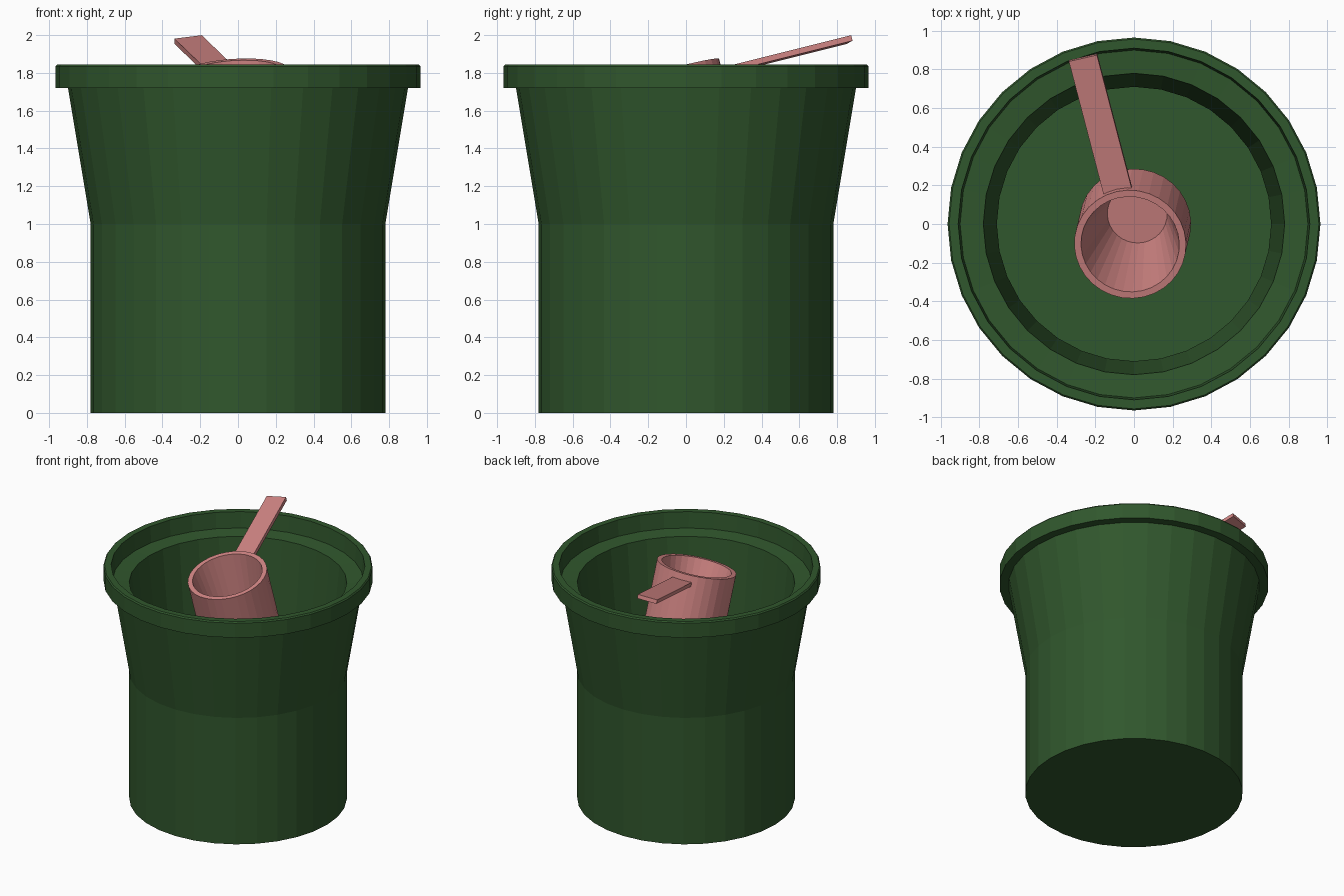
import bpy, bmesh, math
from mathutils import Vector, Matrix

if "Cube" in bpy.data.objects:
    bpy.data.objects.remove(bpy.data.objects["Cube"])


def material(name, rgb):
    m = bpy.data.materials.new(name)
    m.diffuse_color = (*rgb, 1)
    m.use_nodes = True
    m.node_tree.nodes["Principled BSDF"].inputs["Base Color"].default_value = m.diffuse_color
    return m


def finish(name, bm, mat, matrix=Matrix()):
    bmesh.ops.recalc_face_normals(bm, faces=bm.faces)
    me = bpy.data.meshes.new(name)
    bm.to_mesh(me)
    bm.free()
    ob = bpy.data.objects.new(name, me)
    ob.matrix_world = matrix
    me.materials.append(mat)
    bpy.context.collection.objects.link(ob)
    return ob


def lathe(name, profile, sides, mat, matrix=Matrix()):
    """Revolve (radius, z) points; both ends are closed with a flat disc."""
    bm = bmesh.new()
    rings = []
    for r, z in profile:
        rings.append([bm.verts.new((r * math.cos(a), r * math.sin(a), z))
                      for a in (2 * math.pi * i / sides for i in range(sides))])
    for a, b in zip(rings, rings[1:]):
        for i in range(sides):
            j = (i + 1) % sides
            bm.faces.new((a[i], a[j], b[j], b[i]))
    bm.faces.new(rings[0])
    bm.faces.new(rings[-1])
    return finish(name, bm, mat, matrix)


green = material("green", (0.03, 0.095, 0.026))
pink = material("pink", (0.65, 0.24, 0.235))

# Tub: straight base, flared collar, overhanging rim, inner ledge and cavity
lathe("tub", [(0.78, 0), (0.78, 1.0), (0.90, 1.72), (0.965, 1.72),
              (0.965, 1.835), (0.957, 1.845), (0.91, 1.845), (0.90, 1.72),
              (0.78, 1.71), (0.71, 1.0), (0.71, 0.07)], 32, green)

# Tilted scoop frame: local z is the cup axis, local y runs along the handle
up = Vector((-0.06, -0.257, 0.965)).normalized()
along = Vector((-0.25, 0.96, 0.24))
along = (along - up * along.dot(up)).normalized()
side = along.cross(up)
frame = Matrix((side, along, up)).transposed().to_4x4()
frame.translation = (-0.02, -0.105, 1.80)

# Scoop cup: upright outside, tapered inside
lathe("scoop_cup", [(0.20, -0.64), (0.29, -0.43), (0.29, 0), (0.255, 0),
                    (0.155, -0.61)], 32, pink, frame)

# Scoop handle: flat strip just under the cup lip
bm = bmesh.new()
bmesh.ops.create_cube(bm, size=1)
bmesh.ops.scale(bm, vec=(0.15, 0.73, 0.03), verts=bm.verts)
bmesh.ops.translate(bm, vec=(0, 0.645, -0.064), verts=bm.verts)
finish("scoop_handle", bm, pink, frame)
